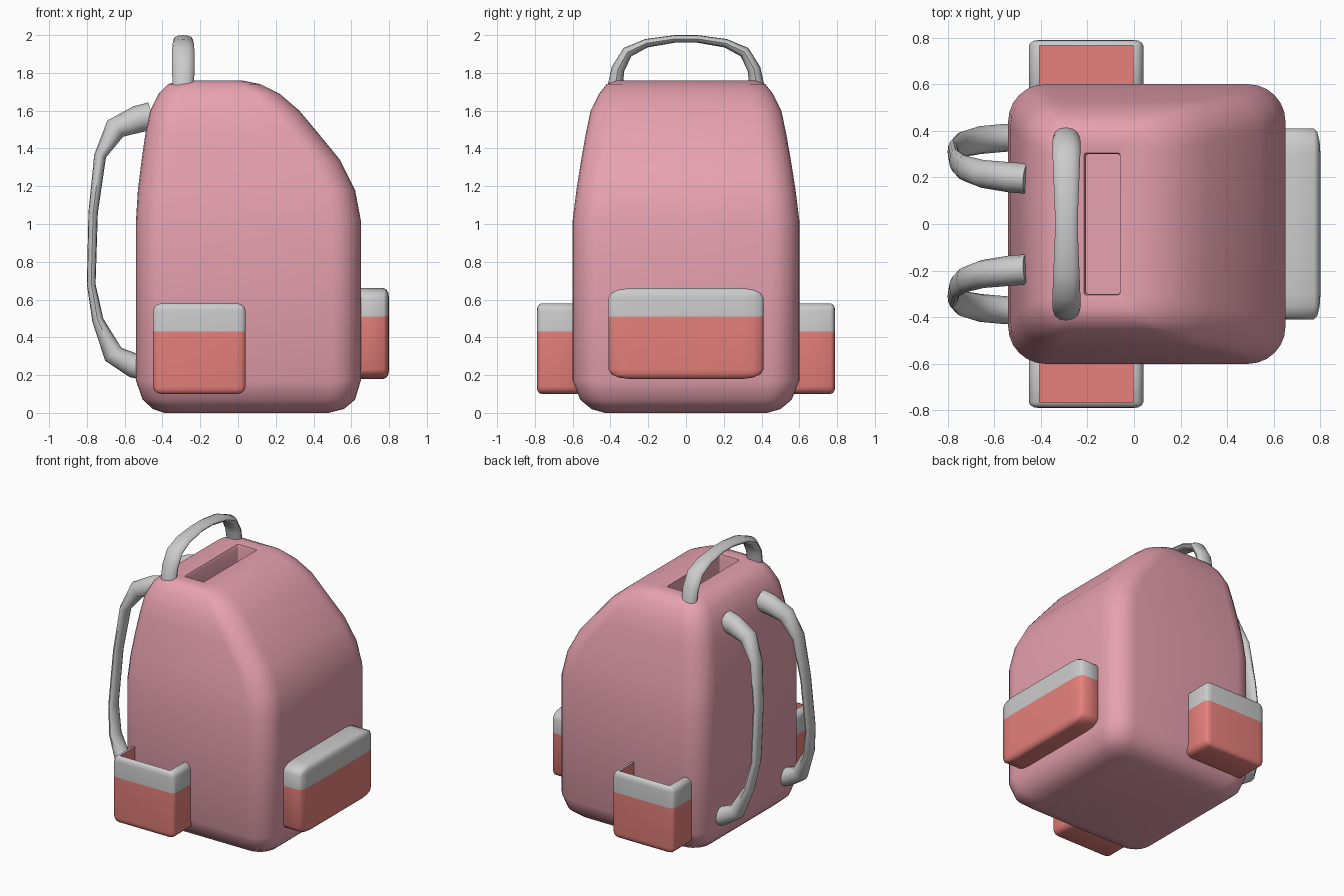
import bpy, bmesh
from math import radians, cos, sin, pi
from mathutils import Vector

if "Cube" in bpy.data.objects:
    bpy.data.objects.remove(bpy.data.objects["Cube"])


def material(name, color):
    m = bpy.data.materials.new(name)
    m.diffuse_color = (*color, 1)
    m.use_nodes = True
    m.node_tree.nodes["Principled BSDF"].inputs["Base Color"].default_value = m.diffuse_color
    return m


PINK = material("pink_fabric", (0.80, 0.36, 0.43))
RED = material("red_fabric", (0.80, 0.22, 0.20))
GREY = material("grey_trim", (0.8, 0.8, 0.8))


def finish(name, bm, mats=(), angle=40):
    bmesh.ops.recalc_face_normals(bm, faces=bm.faces)
    mesh = bpy.data.meshes.new(name)
    bm.to_mesh(mesh)
    bm.free()
    for m in mats:
        mesh.materials.append(m)
    ob = bpy.data.objects.new(name, mesh)
    bpy.context.collection.objects.link(ob)
    bpy.ops.object.select_all(action='DESELECT')
    ob.select_set(True)
    bpy.context.view_layer.objects.active = ob
    bpy.ops.object.shade_smooth_by_angle(angle=radians(angle))
    return ob


def loft(rings):
    """Skin a list of equal-length closed rings and cap both ends."""
    bm = bmesh.new()
    vs = [[bm.verts.new(p) for p in ring] for ring in rings]
    n = len(vs[0])
    for a, b in zip(vs, vs[1:]):
        for i in range(n):
            j = (i + 1) % n
            bm.faces.new((a[i], a[j], b[j], b[i]))
    bm.faces.new(vs[0])
    bm.faces.new(vs[-1])
    return bm


def rounded_rect(z, x0, x1, hy, r, seg=6):
    pts = []
    corners = ((x1 - r, hy - r), (x0 + r, hy - r), (x0 + r, r - hy), (x1 - r, r - hy))
    for k, (cx, cy) in enumerate(corners):
        for i in range(seg + 1):
            a = pi / 2 * (k + i / seg)
            pts.append((cx + r * cos(a), cy + r * sin(a), z))
    return pts


def strap(name, path, side, n=12):
    """Sweep an ellipse; path rows are (point, half thickness, half width)."""
    side = Vector(side)
    pts = [Vector(p[0]) for p in path]
    rings = []
    for i, (_, t, w) in enumerate(path):
        tan = (pts[min(i + 1, len(pts) - 1)] - pts[max(i - 1, 0)]).normalized()
        nrm = side.cross(tan).normalized()
        wid = tan.cross(nrm)
        rings.append([pts[i] + nrm * t * cos(2 * pi * k / n) + wid * w * sin(2 * pi * k / n)
                      for k in range(n)])
    return finish(name, loft(rings))


def pocket(name, lo, hi, bevel, split, floor=None):
    """Bevelled box, grey above the split height; open on top if a floor is given."""
    lo, hi, bevel = Vector(lo), Vector(hi), Vector(bevel)
    size, mid = hi - lo, (lo + hi) / 2
    bm = bmesh.new()
    bmesh.ops.create_cube(bm, size=1)
    bmesh.ops.scale(bm, vec=[s / b for s, b in zip(size, bevel)], verts=bm.verts)
    bmesh.ops.bevel(bm, geom=bm.edges[:], offset=1, segments=3, profile=0.5, affect='EDGES')
    bmesh.ops.scale(bm, vec=bevel, verts=bm.verts)
    bmesh.ops.translate(bm, vec=mid, verts=bm.verts)
    bmesh.ops.bisect_plane(bm, geom=bm.verts[:] + bm.edges[:] + bm.faces[:],
                           plane_co=(0, 0, split), plane_no=(0, 0, 1))
    for f in bm.faces:
        f.material_index = int(f.calc_center_median().z > split)
    if floor is not None:
        top = max(bm.faces, key=lambda f: f.calc_center_median().z + f.normal.z)
        top.material_index = 0
        old = set(bm.faces)
        new = bmesh.ops.extrude_discrete_faces(bm, faces=[top])['faces'][0]
        for v in new.verts:
            v.co.z = floor
        for f in bm.faces:
            if f not in old:
                f.material_index = 0
    return finish(name, bm, (RED, GREY), 50)


# Main bag, ending in the recessed slot on top
body = [
    (0.00, -0.39, 0.48, 0.43, 0.10), (0.02, -0.45, 0.56, 0.50, 0.12),
    (0.07, -0.505, 0.62, 0.56, 0.14), (0.17, -0.54, 0.65, 0.60, 0.16),
    (1.02, -0.54, 0.65, 0.60, 0.16), (1.18, -0.53, 0.62, 0.58, 0.16),
    (1.34, -0.51, 0.54, 0.555, 0.16), (1.48, -0.49, 0.425, 0.53, 0.16),
    (1.60, -0.465, 0.325, 0.505, 0.15), (1.69, -0.42, 0.22, 0.46, 0.13),
    (1.74, -0.37, 0.12, 0.42, 0.11), (1.76, -0.31, 0.02, 0.37, 0.08),
    (1.75, -0.215, -0.06, 0.305, 0.01), (1.73, -0.205, -0.06, 0.30, 0.01),
    (1.50, -0.205, -0.06, 0.30, 0.01)]
finish("bag_body", loft([rounded_rect(*r) for r in body]), (PINK,))

# Carry handle: half the path, mirrored in y
half = [(0.375, 1.73, 0.04, 0.056), (0.36, 1.82, 0.035, 0.06), (0.31, 1.91, 0.03, 0.06),
        (0.21, 1.957, 0.023, 0.056), (0.06, 1.98, 0.02, 0.05)]
full = half + [(-y, z, t, w) for y, z, t, w in reversed(half)]
strap("carry_handle", [((-0.29, y, z), t, w) for y, z, t, w in full], (1, 0, 0))

# Shoulder straps: x, y, z, half thickness, half width
shoulder = [(-0.46, 0.195, 1.57, 0.075, 0.065), (-0.53, 0.20, 1.555, 0.072, 0.065),
            (-0.65, 0.215, 1.505, 0.06, 0.06), (-0.73, 0.24, 1.36, 0.032, 0.055),
            (-0.767, 0.27, 1.06, 0.025, 0.05), (-0.777, 0.31, 0.68, 0.023, 0.05),
            (-0.742, 0.34, 0.49, 0.03, 0.055), (-0.66, 0.36, 0.31, 0.055, 0.06),
            (-0.55, 0.37, 0.25, 0.065, 0.06), (-0.48, 0.37, 0.235, 0.065, 0.06)]
for label, s in (("left", 1), ("right", -1)):
    strap("shoulder_strap_" + label,
          [((x, s * y, z), t, w) for x, y, z, t, w in shoulder], (0, 1, 0))
    # Open side pocket
    y0, y1 = sorted((s * 0.55, s * 0.79))
    pocket("side_pocket_" + label, (-0.45, y0, 0.10), (0.04, y1, 0.58),
           (0.045, 0.024, 0.04), 0.43, floor=0.14)

# Closed pocket on the large sloped side
pocket("large_pocket", (0.60, -0.41, 0.18), (0.80, 0.41, 0.66), (0.028, 0.11, 0.05), 0.51)
